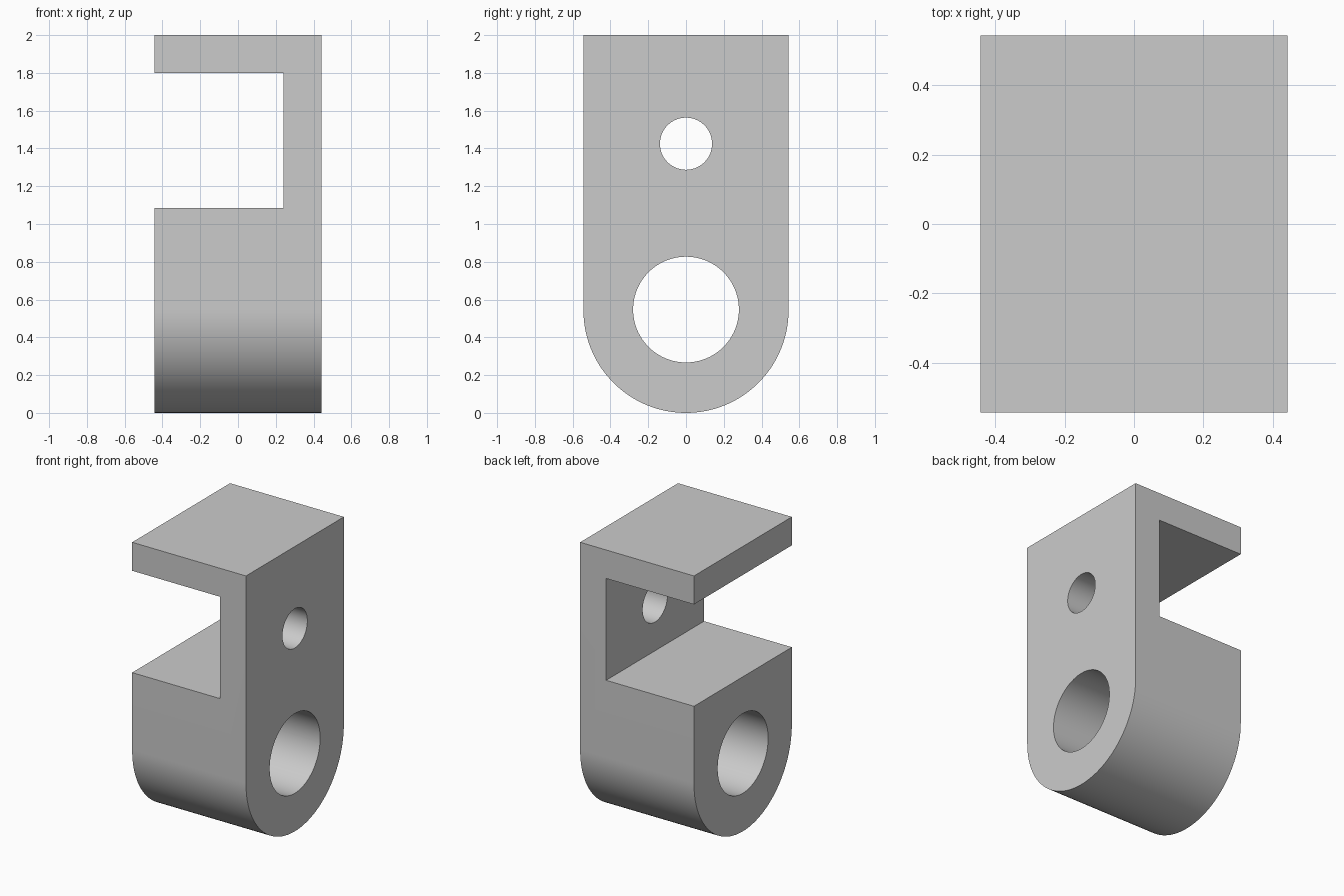
import bpy
import bmesh
from math import cos, sin, pi, radians
from mathutils import Matrix

HALF_X, RADIUS, TOP = 0.442, 0.543, 2.0
WALL_X = 0.24                       # inner face of the upright wall
SLOT_LOW, SLOT_HIGH = 1.085, 1.80   # floor and ceiling of the side opening

cube = bpy.data.objects.get("Cube")
if cube:
    bpy.data.objects.remove(cube, do_unlink=True)

grey = bpy.data.materials.new("plain grey")
grey.use_nodes = True
COLOUR = (0.6, 0.6, 0.6, 1)
grey.diffuse_color = COLOUR
grey.node_tree.nodes["Principled BSDF"].inputs["Base Color"].default_value = COLOUR


def add_object(name, bm):
    bmesh.ops.recalc_face_normals(bm, faces=bm.faces)
    mesh = bpy.data.meshes.new(name)
    bm.to_mesh(mesh)
    bm.free()
    mesh.materials.append(grey)
    obj = bpy.data.objects.new(name, mesh)
    bpy.context.collection.objects.link(obj)
    return obj


def box(name, x0, x1, depth, z0, z1):
    bm = bmesh.new()
    place = Matrix.Translation(((x0 + x1) / 2, 0, (z0 + z1) / 2))
    size = Matrix.Diagonal((x1 - x0, depth, z1 - z0, 1))
    bmesh.ops.create_cube(bm, size=1, matrix=place @ size)
    return add_object(name, bm)


def cross_cylinder(name, radius, z):
    bm = bmesh.new()
    place = Matrix.Translation((0, 0, z)) @ Matrix.Rotation(pi / 2, 4, "Y")
    bmesh.ops.create_cone(bm, cap_ends=True, segments=96, radius1=radius,
                          radius2=radius, depth=2, matrix=place)
    return add_object(name, bm)


# Bracket body: a round-bottomed side profile extruded across the width
STEPS = 64
profile = [(RADIUS, TOP), (-RADIUS, TOP)]
for i in range(STEPS + 1):
    a = pi + pi * i / STEPS
    profile.append((RADIUS * cos(a), RADIUS + RADIUS * sin(a)))
bm = bmesh.new()
face = bm.faces.new([bm.verts.new((-HALF_X, y, z)) for y, z in profile])
swept = bmesh.ops.extrude_face_region(bm, geom=[face])["geom"]
bmesh.ops.translate(bm, vec=(2 * HALF_X, 0, 0),
                    verts=[v for v in swept if isinstance(v, bmesh.types.BMVert)])
body = add_object("bracket_body", bm)

# Side opening, pivot bore and small wall hole
cutters = [
    box("slot_cutter", -1, WALL_X, 2, SLOT_LOW, SLOT_HIGH),
    cross_cylinder("pivot_bore_cutter", 0.28, 0.547),
    cross_cylinder("wall_hole_cutter", 0.138, 1.425),
]
for cutter in cutters:
    mod = body.modifiers.new(cutter.name, "BOOLEAN")
    mod.operation = "DIFFERENCE"
    mod.solver = "EXACT"
    mod.object = cutter
    cutter.hide_render = True

# Apply the cuts, remove the cutters and smooth the round surfaces
bpy.ops.object.select_all(action="DESELECT")
bpy.context.view_layer.objects.active = body
body.select_set(True)
for mod in list(body.modifiers):
    bpy.ops.object.modifier_apply(modifier=mod.name)
for cutter in cutters:
    bpy.data.objects.remove(cutter, do_unlink=True)
bpy.ops.object.shade_smooth_by_angle(angle=radians(30))
